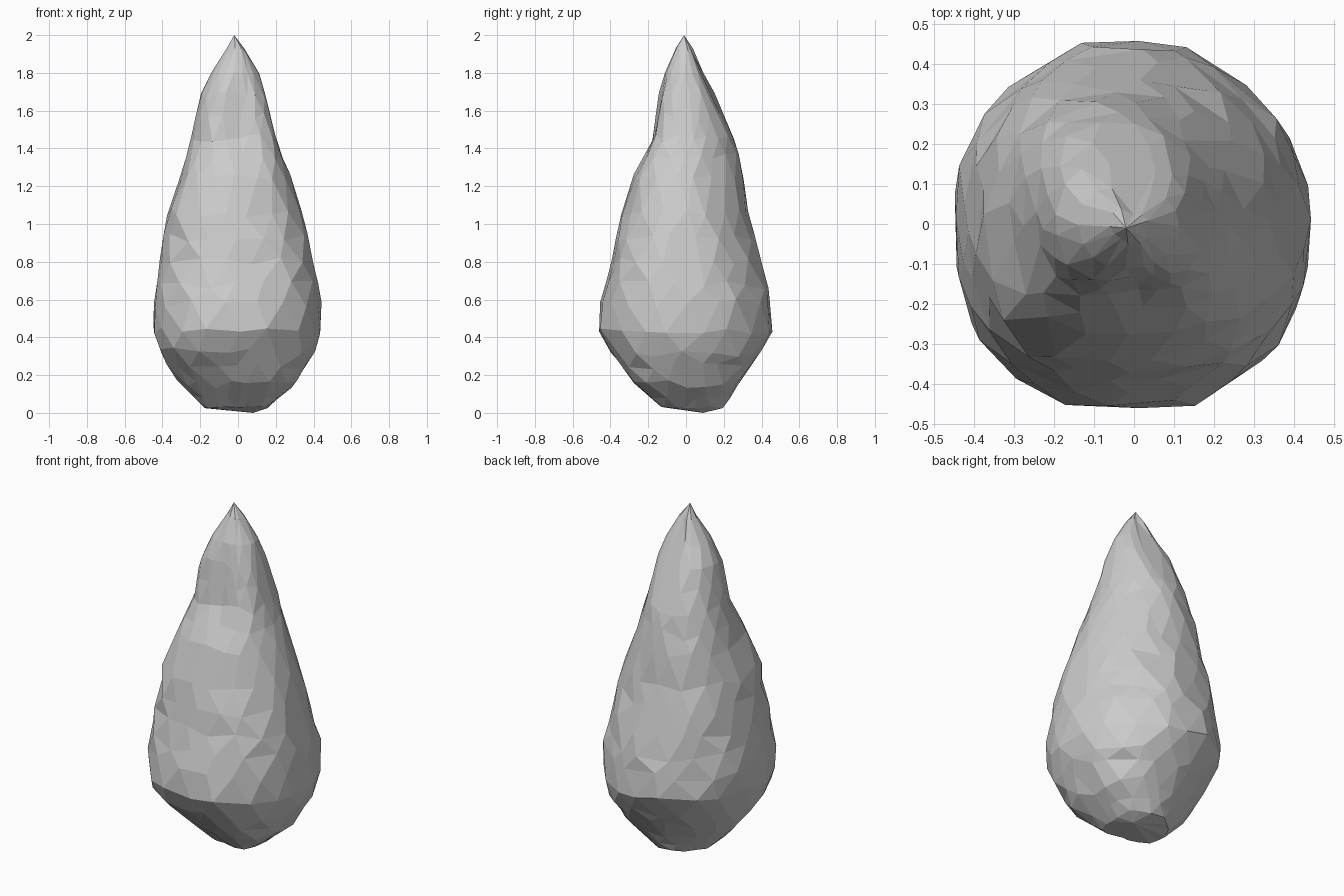
import bpy, bmesh, math, random

if "Cube" in bpy.data.objects:
    bpy.data.objects.remove(bpy.data.objects["Cube"])

random.seed(4)
SEGS = 18
APEX, BASE = (-0.02, -0.01, 2.0), (0.08, 0.09, 0.0)

# Profile: height, then radii toward E, NE, N, NW, W, SW, S, SE
PROFILE = [
    (0.03, .15, .19, .20, .18, .18, .14, .11, .17),
    (0.15, .31, .32, .275, .26, .31, .27, .26, .33),
    (0.32, .40, .42, .40, .38, .41, .45, .39, .43),
    (0.44, .445, .45, .47, .455, .45, .48, .47, .47),
    (0.58, .445, .44, .45, .46, .45, .475, .45, .465),
    (0.80, .40, .39, .40, .43, .41, .44, .39, .43),
    (1.06, .345, .32, .33, .37, .37, .40, .335, .35),
    (1.24, .28, .27, .30, .335, .305, .32, .285, .30),
    (1.46, .20, .21, .25, .28, .245, .22, .16, .21),
    (1.68, .15, .155, .14, .20, .20, .19, .13, .155),
    (1.80, .11, .10, .08, .12, .14, .13, .11, .11),
    (1.93, .035, .03, .02, .05, .06, .05, .055, .045),
]
LEVELS = [.03, .08, .15, .24, .32, .44, .58, .68, .80, .93, 1.06, 1.24,
          1.35, 1.46, 1.57, 1.68, 1.80, 1.93]


def ring_radius(row, angle):
    """Smooth periodic blend of the eight radii of one profile row."""
    t = (angle / (math.pi / 4)) % 8
    i, f = int(t), t - int(t)
    a, b, c, d = (row[1 + (i + k) % 8] for k in (-1, 0, 1, 2))
    return b + 0.5 * f * (c - a + f * (2*a - 5*b + 4*c - d + f * (3*(b - c) + d - a)))


def radius(angle, z):
    z = min(max(z, PROFILE[0][0]), PROFILE[-1][0])
    for lo, hi in zip(PROFILE, PROFILE[1:]):
        if z <= hi[0]:
            f = (z - lo[0]) / (hi[0] - lo[0])
            return ring_radius(lo, angle) * (1 - f) + ring_radius(hi, angle) * f
    return ring_radius(PROFILE[-1], angle)


# Stacked irregular rings, staggered by half a step
bm = bmesh.new()
rings = []
for n, level in enumerate(LEVELS):
    ring = []
    wobble = 0.025 if 0.1 < level < 1.75 else 0.006
    for s in range(SEGS):
        a = (s + 0.5 * (n % 2) + random.uniform(-.2, .2)) * math.tau / SEGS
        z = level + random.uniform(-wobble, wobble)
        r = radius(a, z) * random.uniform(0.985, 1.02)
        ring.append(bm.verts.new((r * math.cos(a), r * math.sin(a), z)))
    rings.append(ring)

# Triangular facets between rings
for n, (lo, hi) in enumerate(zip(rings, rings[1:])):
    for s in range(SEGS):
        t = (s + 1) % SEGS
        if n % 2:
            bm.faces.new((lo[s], hi[t], hi[s]))
            bm.faces.new((lo[s], lo[t], hi[t]))
        else:
            bm.faces.new((lo[s], lo[t], hi[s]))
            bm.faces.new((lo[t], hi[t], hi[s]))

# Pointed tip and rounded underside
tip, bottom = bm.verts.new(APEX), bm.verts.new(BASE)
for s in range(SEGS):
    t = (s + 1) % SEGS
    bm.faces.new((rings[-1][s], rings[-1][t], tip))
    bm.faces.new((rings[0][t], rings[0][s], bottom))

# Merge nearly coplanar triangles into broader facets
bmesh.ops.remove_doubles(bm, verts=bm.verts, dist=0.02)
bmesh.ops.dissolve_limit(bm, angle_limit=math.radians(4), verts=bm.verts, edges=bm.edges)
bmesh.ops.recalc_face_normals(bm, faces=bm.faces)
mesh = bpy.data.meshes.new("pointed_rock")
bm.to_mesh(mesh)
bm.free()
rock = bpy.data.objects.new("pointed_rock", mesh)
bpy.context.collection.objects.link(rock)
